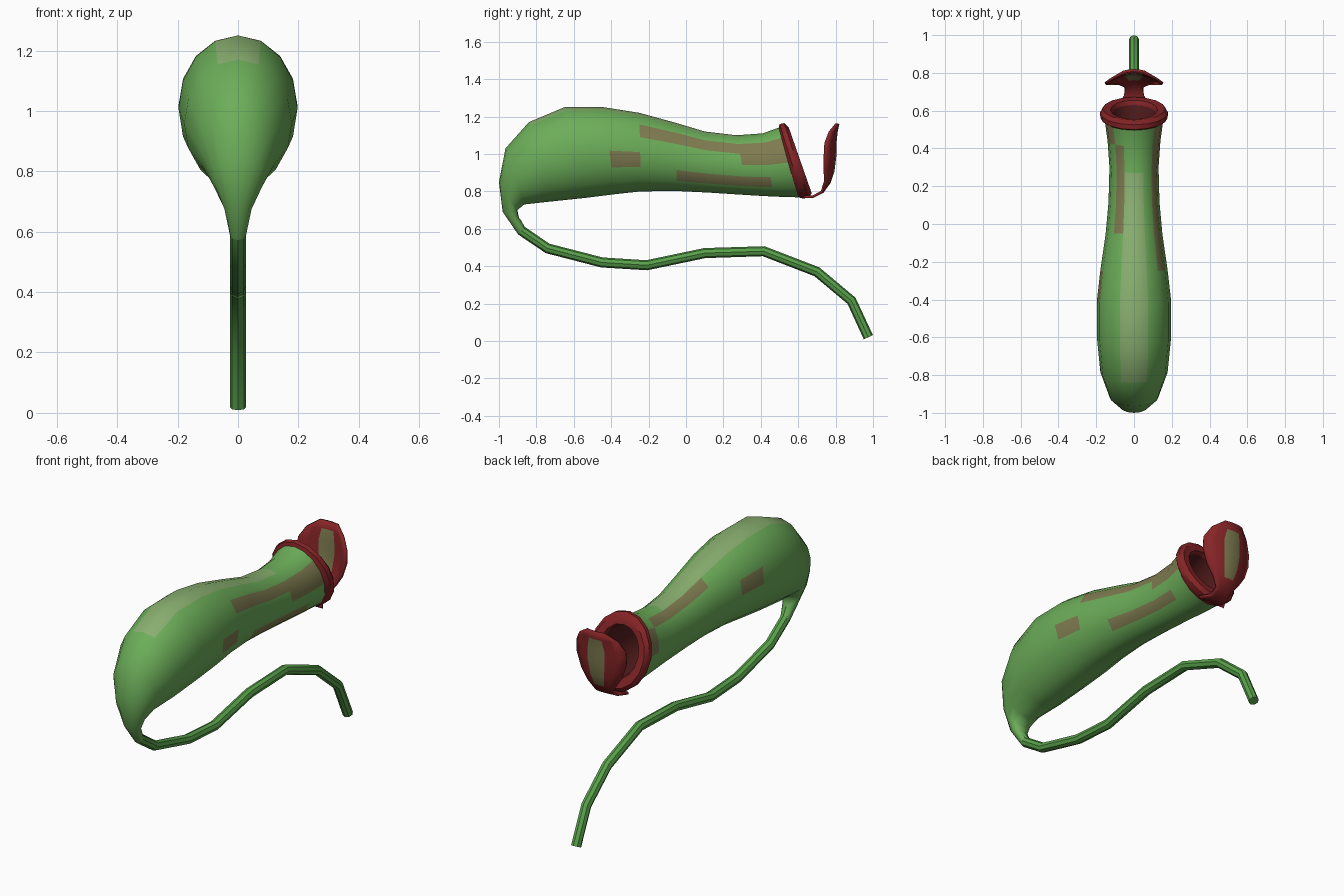
import bpy, bmesh, math
from mathutils import Vector

if "Cube" in bpy.data.objects:
    bpy.data.objects.remove(bpy.data.objects["Cube"])

X = Vector((1, 0, 0))


def material(name, rgb):
    m = bpy.data.materials.new(name)
    m.diffuse_color = (*rgb, 1)
    m.use_nodes = True
    m.node_tree.nodes["Principled BSDF"].inputs["Base Color"].default_value = m.diffuse_color
    return m


green = material("leaf_green", (0.15, 0.42, 0.10))
stem_green = material("stem_green", (0.10, 0.36, 0.07))
pale = material("pale_green", (0.25, 0.43, 0.16))
blush = material("blush", (0.21, 0.20, 0.08))
red = material("dark_red", (0.24, 0.018, 0.02))
deep = material("deep_red", (0.09, 0.012, 0.012))


def finish(name, bm, mats, angle):
    mesh = bpy.data.meshes.new(name)
    bm.to_mesh(mesh)
    bm.free()
    obj = bpy.data.objects.new(name, mesh)
    bpy.context.collection.objects.link(obj)
    for m in mats:
        mesh.materials.append(m)
    bpy.ops.object.select_all(action='DESELECT')
    obj.select_set(True)
    bpy.context.view_layer.objects.active = obj
    bpy.ops.object.shade_smooth_by_angle(angle=math.radians(angle))
    return obj


def loft(name, rings, sides, mats, angle, start=False, end=False, pick=None):
    """Rings are (upper y, upper z, lower y, lower z, half width)."""
    bm = bmesh.new()
    loops = []
    for y1, z1, y2, z2, w in rings:
        c = Vector((0, (y1 + y2) / 2, (z1 + z2) / 2))
        h = Vector((0, (y1 - y2) / 2, (z1 - z2) / 2))
        loops.append([bm.verts.new(c + h * math.cos(a) + X * w * math.sin(a))
                      for a in (math.tau * k / sides for k in range(sides))])
    for i, (p, q) in enumerate(zip(loops, loops[1:])):
        for j in range(sides):
            k = (j + 1) % sides
            f = bm.faces.new((p[j], p[k], q[k], q[j]))
            if pick:
                f.material_index = pick(i, j)
    if start:
        bm.faces.new(loops[0][::-1])
    if end:
        f = bm.faces.new(loops[-1])
        if pick:
            f.material_index = pick(len(rings) - 2, 0)
    return finish(name, bm, mats, angle)


# Trailing stem: eight-sided tube along a bent path
path = [Vector((0, y, z)) for y, z in
        [(0.975, 0.02), (0.885, 0.215), (0.70, 0.37), (0.415, 0.48), (0.10, 0.47),
         (-0.21, 0.405), (-0.45, 0.42), (-0.74, 0.495), (-0.88, 0.59), (-0.91, 0.64)]]
stem_rings = []
for i, p in enumerate(path):
    t = (path[min(i + 1, len(path) - 1)] - path[max(i - 1, 0)]).normalized()
    h = X.cross(t) * 0.027
    stem_rings.append((p.y + h.y, p.z + h.z, p.y - h.y, p.z - h.z, 0.027))
loft("stem", stem_rings, 8, [stem_green], 40, start=True, end=True)

# Pitcher body: sixteen-sided swollen tube
body = [
    (-0.90, 0.573, -0.862, 0.607, 0.027), (-0.98, 0.69, -0.893, 0.66, 0.045),
    (-1.0, 0.85, -0.902, 0.70, 0.085), (-0.965, 1.03, -0.865, 0.73, 0.13),
    (-0.84, 1.17, -0.73, 0.745, 0.178), (-0.65, 1.25, -0.54, 0.765, 0.197),
    (-0.44, 1.25, -0.38, 0.785, 0.197), (-0.25, 1.22, -0.24, 0.80, 0.178),
    (-0.05, 1.165, -0.05, 0.802, 0.15), (0.10, 1.12, 0.13, 0.793, 0.135),
    (0.27, 1.10, 0.33, 0.78, 0.13), (0.41, 1.11, 0.47, 0.772, 0.14),
    (0.50, 1.142, 0.60, 0.768, 0.155)]
streaks = {(6, 4), (7, 2), (8, 2), (9, 2), (10, 2), (10, 3), (11, 2), (11, 3),
           (8, 5), (9, 5), (10, 5), (8, 14), (9, 14), (10, 14), (6, 12), (11, 12), (11, 13)}


def body_colour(i, j):
    if (i, j) in streaks:
        return 1
    return 2 if j in (0, 15) and 4 <= i <= 9 else 0


loft("pitcher_body", body, 16, [green, blush, pale], 80, pick=body_colour)

# Flared lip rolling into the dark lining
lip = [
    (0.495, 1.135, 0.595, 0.770, 0.152), (0.50, 1.16, 0.625, 0.762, 0.178),
    (0.525, 1.165, 0.655, 0.765, 0.18), (0.55, 1.14, 0.672, 0.79, 0.165),
    (0.555, 1.105, 0.655, 0.835, 0.125), (0.53, 1.095, 0.63, 0.84, 0.118),
    (0.42, 1.085, 0.49, 0.80, 0.12), (0.20, 1.08, 0.22, 0.815, 0.11),
    (-0.10, 1.10, -0.10, 0.86, 0.11)]
loft("lip_and_lining", lip, 16, [red, deep], 40, end=True,
     pick=lambda i, j: 1 if i >= 5 else 0)

# Lid: narrow neck widening to a leaf that curls toward the mouth
rows = [  # y, z, half width, curl
    (0.63, 0.770, 0.085, 0), (0.68, 0.772, 0.052, 0), (0.73, 0.797, 0.048, 0.004),
    (0.768, 0.85, 0.085, 0.025), (0.787, 0.91, 0.125, 0.045), (0.797, 0.99, 0.152, 0.055),
    (0.798, 1.06, 0.150, 0.052), (0.804, 1.12, 0.115, 0.034), (0.813, 1.162, 0.055, 0.008)]
cols = 6
bm = bmesh.new()
grid = []
for y, z, w, curl in rows:
    us = [2 * c / cols - 1 for c in range(cols + 1)]
    grid.append([bm.verts.new((u * w, y - curl * u * u, z)) for u in us])
for i in range(len(rows) - 1):
    for c in range(cols):
        f = bm.faces.new((grid[i][c + 1], grid[i][c], grid[i + 1][c], grid[i + 1][c + 1]))
        f.material_index = 1 if 3 <= i <= 6 and c in (2, 3) else 0
lid = finish("lid", bm, [red, blush], 50)
solid = lid.modifiers.new("thickness", 'SOLIDIFY')
solid.thickness = 0.014
solid.offset = 0
